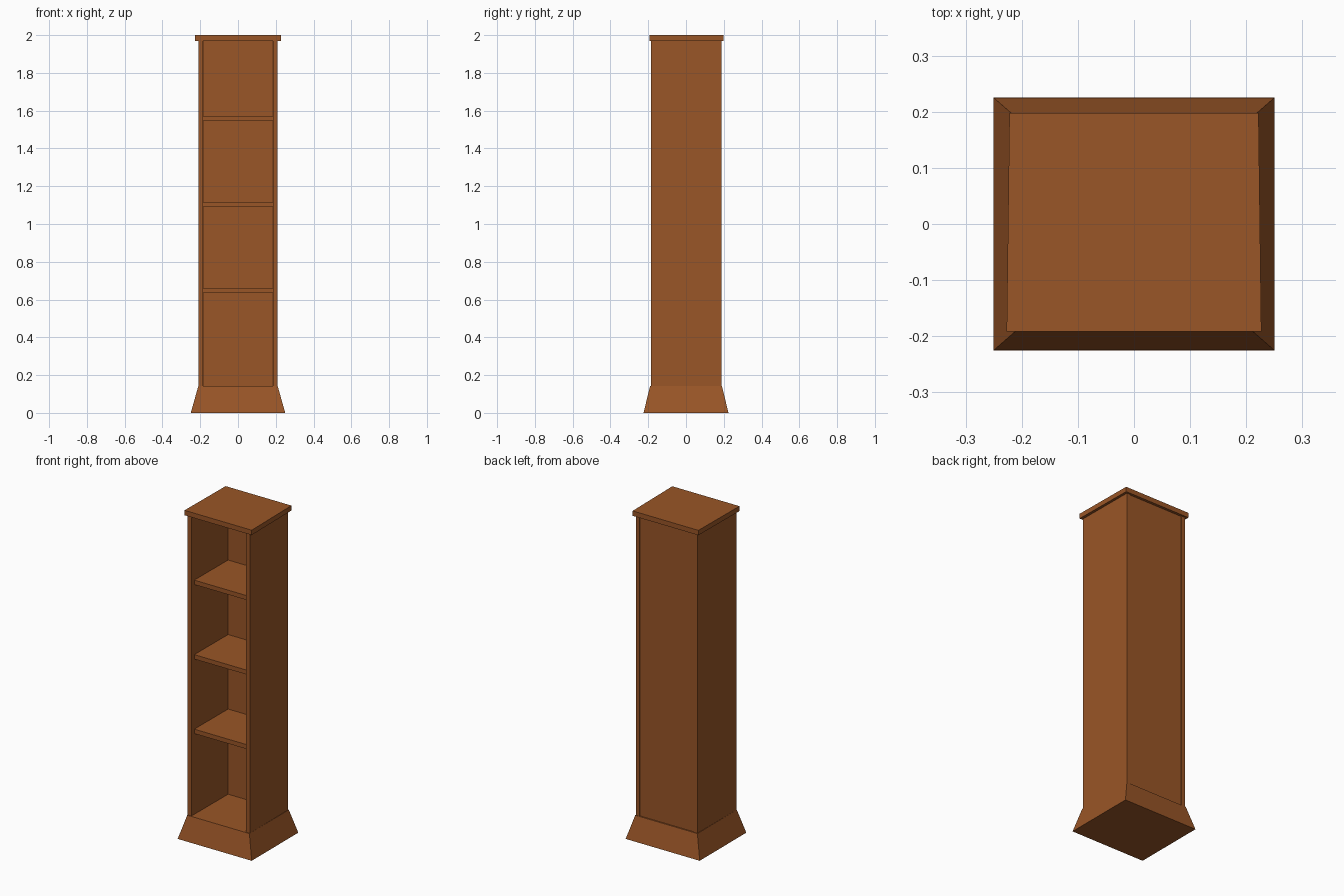
import bpy, bmesh

if "Cube" in bpy.data.objects:
    bpy.data.objects.remove(bpy.data.objects["Cube"])

wood = bpy.data.materials.new("brown wood")
wood.diffuse_color = (0.32, 0.092, 0.02, 1)
wood.use_nodes = True
wood.node_tree.nodes["Principled BSDF"].inputs["Base Color"].default_value = wood.diffuse_color


def prism(name, bottom, top, z0, z1):
    """Solid between two four-point outlines, each listed counter-clockwise."""
    bm = bmesh.new()
    lo = [bm.verts.new((x, y, z0)) for x, y in bottom]
    hi = [bm.verts.new((x, y, z1)) for x, y in top]
    bm.faces.new(lo[::-1])
    bm.faces.new(hi)
    for i in range(4):
        j = (i + 1) % 4
        bm.faces.new((lo[i], lo[j], hi[j], hi[i]))
    bmesh.ops.recalc_face_normals(bm, faces=bm.faces[:])
    me = bpy.data.meshes.new(name)
    bm.to_mesh(me)
    bm.free()
    me.materials.append(wood)
    ob = bpy.data.objects.new(name, me)
    bpy.context.collection.objects.link(ob)
    return ob


def outline(front, back, y0, y1):
    """Symmetric outline with its own half width at the front and the back."""
    return [(-front, y0), (front, y0), (back, y1), (-back, y1)]


# flared plinth whose top is the lowest shelf
prism("plinth", outline(0.25, 0.25, -0.225, 0.225),
      outline(0.21, 0.21, -0.19, 0.19), 0, 0.142)

# side panels, very slightly narrower at the back
for side, s in (("left", -1), ("right", 1)):
    o = [(s * 0.185, -0.185), (s * 0.21, -0.185),
         (s * 0.207, 0.187), (s * 0.182, 0.187)]
    prism(side + "_panel", o, o, 0.14, 1.972)

# back panel, slightly recessed between the sides
o = outline(0.186, 0.186, 0.165, 0.182)
prism("back_panel", o, o, 0.14, 1.972)

# shelves, set back from the front edge
o = outline(0.186, 0.186, -0.158, 0.166)
for i, z in enumerate((0.635, 1.09, 1.545)):
    prism(f"shelf_{i + 1}", o, o, z, z + 0.027)

# overhanging top board
o = outline(0.227, 0.222, -0.192, 0.198)
prism("top_board", o, o, 1.97, 2.0)
